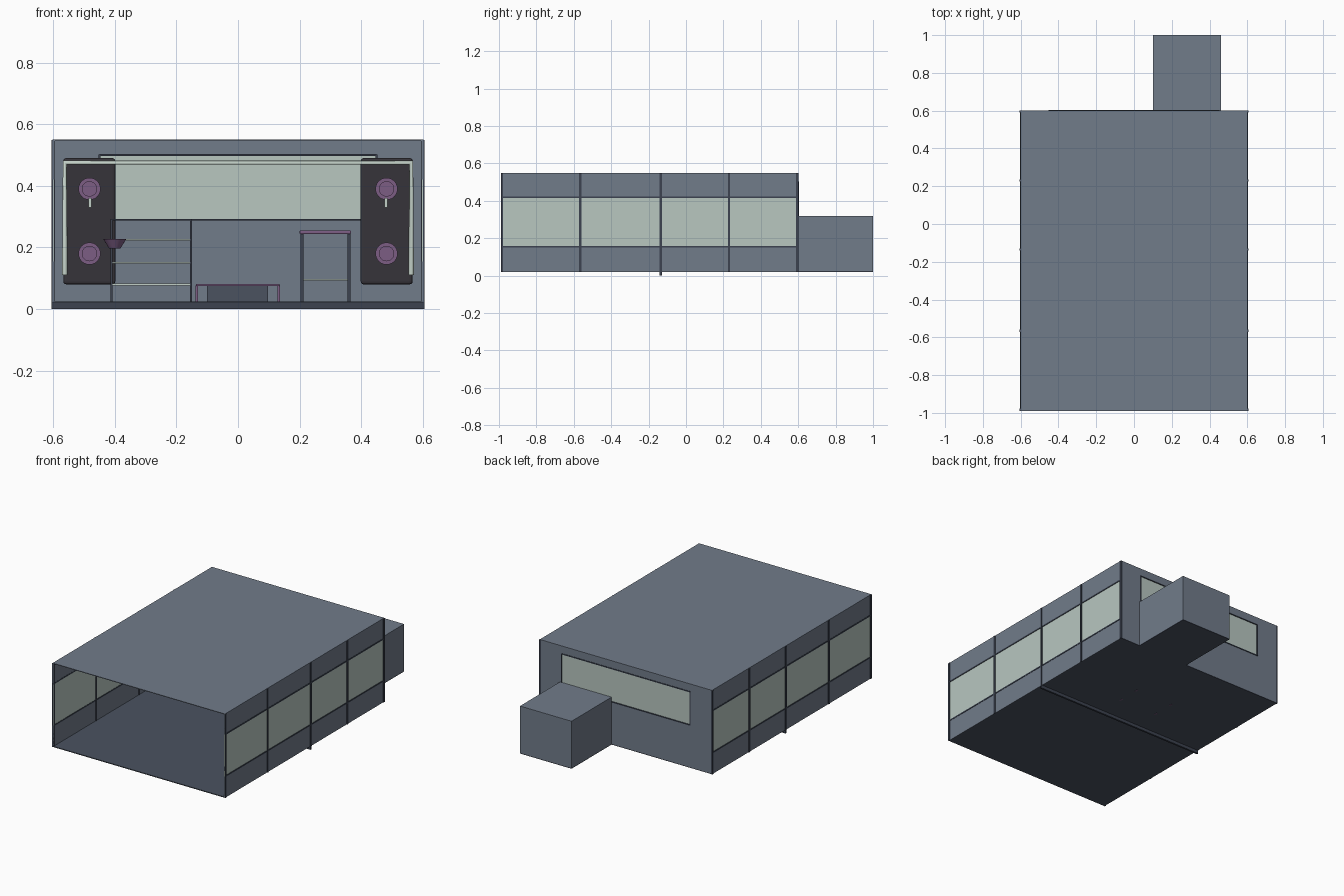
import bpy
import math

cube = bpy.data.objects.get("Cube")
if cube:
    bpy.data.objects.remove(cube, do_unlink=True)


def material(name, r, g, b):
    m = bpy.data.materials.new(name)
    m.use_nodes = True
    m.diffuse_color = (r, g, b, 1)
    m.node_tree.nodes["Principled BSDF"].inputs["Base Color"].default_value = (r, g, b, 1)
    return m


SLATE = material("slate wall", .165, .2, .255)
FLOOR = material("dark slate floor", .07, .085, .117)
FRAME = material("frame grey", .045, .055, .08)
GLASS = material("pale glass", .48, .57, .53)
PURPLE = material("muted purple", .2, .11, .23)
CHARCOAL = material("charcoal", .037, .034, .042)
PALE = material("pale tube", .55, .64, .58)


def finish(name, mat):
    obj = bpy.context.object
    obj.name = name
    obj.data.materials.append(mat)
    return obj


def box(name, mat, x, y, z, bevel=0):
    """Box given by its (low, high) range on each axis."""
    ranges = (x, y, z)
    bpy.ops.mesh.primitive_cube_add(size=1, location=[(a + b) / 2 for a, b in ranges])
    obj = finish(name, mat)
    obj.scale = [b - a for a, b in ranges]
    bpy.ops.object.transform_apply(location=False, rotation=False, scale=True)
    if bevel:
        mod = obj.modifiers.new("rounded edges", "BEVEL")
        mod.width, mod.segments = bevel, 3
    return obj


def disc(name, mat, x, y, z, radius, depth):
    bpy.ops.mesh.primitive_cylinder_add(vertices=24, radius=radius, depth=depth,
                                        location=(x, y, z), rotation=(math.pi / 2, 0, 0))
    obj = finish(name, mat)
    bpy.ops.object.shade_smooth_by_angle()
    return obj


def tube(name, mat, points, radius):
    curve = bpy.data.curves.new(name, "CURVE")
    curve.dimensions = "3D"
    curve.bevel_depth, curve.bevel_resolution = radius, 2
    curve.use_fill_caps = True
    spline = curve.splines.new("POLY")
    spline.points.add(len(points) - 1)
    for p, co in zip(spline.points, points):
        p.co = (*co, 1)
    obj = bpy.data.objects.new(name, curve)
    bpy.context.collection.objects.link(obj)
    curve.materials.append(mat)


FRONT, BACK, BASE, TOP = -.99, .6, .02, .55
LENGTH = (FRONT, BACK)

# Floor, roof and the beam that crosses beneath
box("floor", FLOOR, (-.6, .6), LENGTH, (BASE, .025))
box("roof", SLATE, (-.602, .602), LENGTH, (.546, TOP))
box("floor_beam", FRAME, (-.605, .605), (-.141, -.129), (0, BASE))

# Side walls: two solid bands, a glazed band, rails and posts
for side, s in (("left", 1), ("right", -1)):
    def side_part(name, mat, inner, outer, y, z):
        box(f"{side}_{name}", mat, sorted((s * inner, s * outer)), y, z)
    side_part("lower_wall", SLATE, .596, .602, LENGTH, (BASE, .155))
    side_part("glass", GLASS, .597, .601, LENGTH, (.155, .42))
    side_part("upper_wall", SLATE, .596, .602, LENGTH, (.42, TOP))
    for z in (.155, .42):
        side_part("rail", FRAME, .595, .604, LENGTH, (z - .004, z + .004))
    for y in (-.984, -.565, -.135, .23, .595):
        side_part("post", FRAME, .594, .606, (y - .006, y + .006), (BASE, TOP - .002))

# Back wall around a wide window
WALL_Y = (.594, BACK)
box("back_wall_lower", SLATE, (-.6, .6), WALL_Y, (BASE, .29))
box("back_wall_upper", SLATE, (-.6, .6), WALL_Y, (.5, TOP))
for s in (-1, 1):
    box("back_wall_end", SLATE, sorted((s * .45, s * .6)), WALL_Y, (.29, .5))
    box("window_jamb", FRAME, sorted((s * .447, s * .452)), (.588, .603), (.288, .502))
box("back_glass", GLASS, (-.45, .45), (.595, .598), (.29, .5))
for z in (.29, .5):
    box("window_rail", FRAME, (-.45, .45), (.588, .603), (z - .003, z + .003))

# Annex behind the back wall
box("annex", SLATE, (.1, .46), (BACK, 1), (.025, .32))
box("annex_floor", FLOOR, (.1, .46), (BACK, 1), (BASE, .025))

# Paired dark wall panels with round fittings
for s in (-1, 1):
    box("dark_panel", CHARCOAL, sorted((s * .398, s * .567)), (.52, .58), (.08, .49), .01)
    for z in (.18, .39):
        disc("round_rim", PURPLE, s * .482, .517, z, .036, .012)
        disc("round_centre", PURPLE, s * .482, .512, z, .025, .016)
    box("panel_handle", PALE, (s * .48 - .005, s * .48 + .005), (.505, .52), (.33, .36))

# Pale tube arch
tube("tube_arch", PALE, [(-.562, .5, .11), (-.562, .5, .475),
                         (.562, .5, .475), (.562, .5, .11)], .009)

# Shelf unit
for x in (-.41, -.153):
    box("shelf_side", FRAME, (x - .003, x + .003), (.36, .5), (.025, .29))
box("shelf_top", FRAME, (-.413, -.15), (.36, .5), (.287, .293))
for z in (.08, .15, .225):
    box("shelf_board", PALE, (-.41, -.153), (.36, .5), (z - .003, z + .003))

# Bowl beside the shelf unit
bpy.ops.mesh.primitive_cone_add(vertices=20, radius1=.018, radius2=.038, depth=.032,
                                location=(-.4, .31, .212))
finish("bowl", PURPLE)
bpy.ops.object.shade_smooth_by_angle()

# Side stand with a purple top
for x in (.208, .36):
    for y in (.36, .5):
        box("stand_leg", FRAME, (x - .005, x + .005), (y - .005, y + .005), (.025, .245))
box("stand_top", PURPLE, (.2, .367), (.35, .51), (.243, .255), .004)
box("stand_shelf", PALE, (.208, .36), (.36, .5), (.092, .098))

# Low central table
box("table_top", PURPLE, (-.137, .135), (.02, .2), (.074, .082), .003)
box("table_core", FLOOR, (-.1, .098), (.05, .17), (.025, .074))
for x in (-.134, .132):
    for y in (.04, .18):
        box("table_leg", PURPLE, (x - .004, x + .004), (y - .012, y + .012), (.019, .076))
